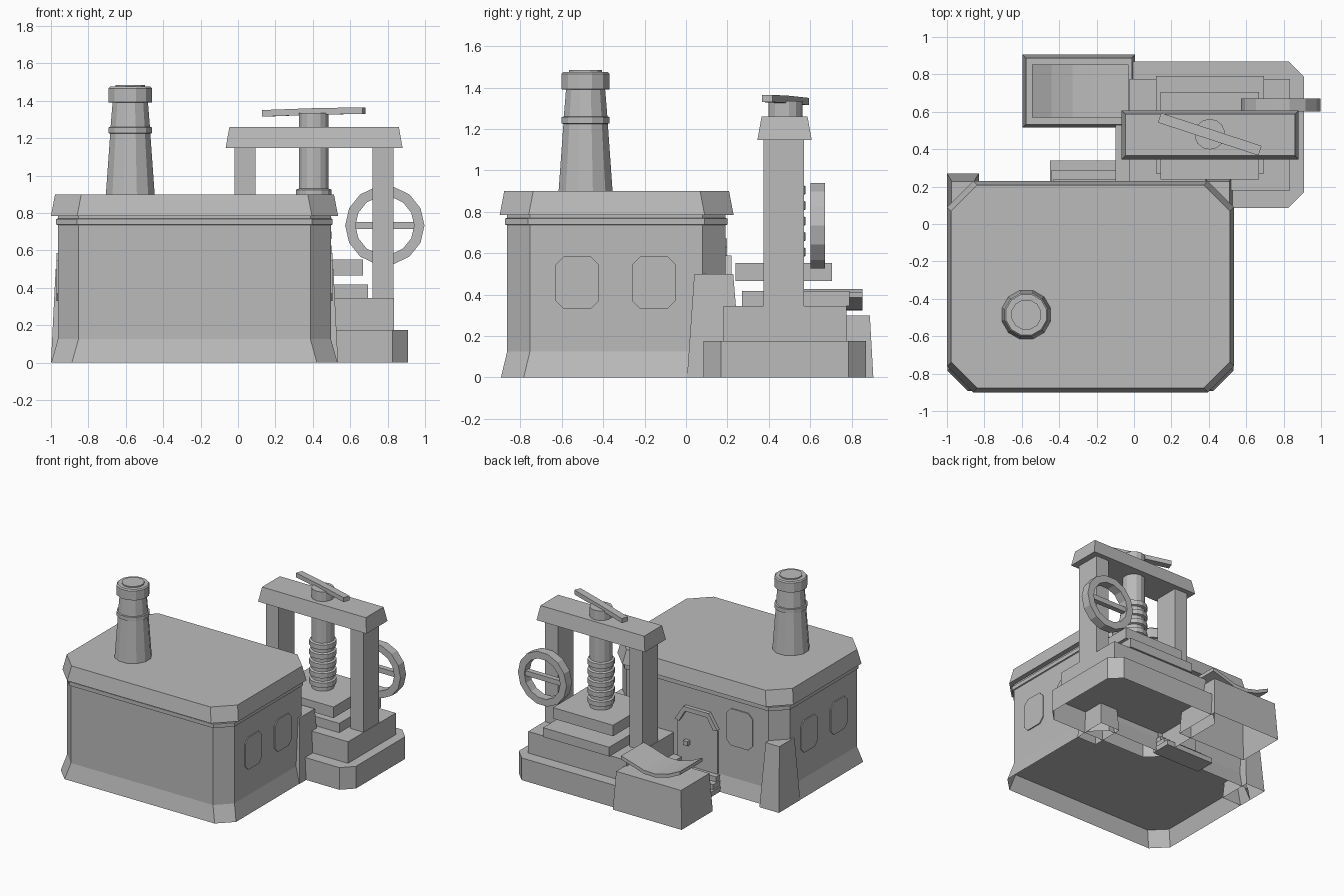
import bpy, bmesh, math
from mathutils import Vector

if "Cube" in bpy.data.objects:
    bpy.data.objects.remove(bpy.data.objects["Cube"])

gray = bpy.data.materials.new("plain_gray")
gray.use_nodes = True
gray.diffuse_color = (0.5, 0.5, 0.5, 1)
gray.node_tree.nodes["Principled BSDF"].inputs["Base Color"].default_value = (0.5, 0.5, 0.5, 1)


def loft(name, rings, bottom=True, top=True, loop=False):
    """Skin matching rings of points; cap the ends or join them in a loop."""
    bm = bmesh.new()
    rows = [[bm.verts.new(p) for p in ring] for ring in rings]
    n = len(rows[0])
    following = rows[1:] + rows[:1] if loop else rows[1:]
    for low, high in zip(rows, following):
        for i in range(n):
            j = (i + 1) % n
            bm.faces.new((low[i], low[j], high[j], high[i]))
    if bottom and not loop:
        bm.faces.new(rows[0][::-1])
    if top and not loop:
        bm.faces.new(rows[-1])
    bmesh.ops.recalc_face_normals(bm, faces=bm.faces)
    mesh = bpy.data.meshes.new(name)
    bm.to_mesh(mesh)
    bm.free()
    mesh.materials.append(gray)
    obj = bpy.data.objects.new(name, mesh)
    bpy.context.collection.objects.link(obj)


def outline(x0, x1, y0, y1, c=0):
    """Rectangle, with cut corners when c is given."""
    if not c:
        return [(x0, y0), (x1, y0), (x1, y1), (x0, y1)]
    return [(x0 + c, y0), (x1 - c, y0), (x1, y0 + c), (x1, y1 - c),
            (x1 - c, y1), (x0 + c, y1), (x0, y1 - c), (x0, y0 + c)]


def block(name, x, y, z, taper=0, c=0, bottom=True):
    """Box that narrows by taper on each side towards the top."""
    rings = []
    for h, t in ((z[0], 0), (z[1], taper)):
        shape = outline(x[0] + t, x[1] - t, y[0] + t, y[1] - t, c)
        rings.append([(px, py, h) for px, py in shape])
    loft(name, rings, bottom)


def turned(name, x, y, profile, sides):
    """Turned upright part from (radius, height) pairs."""
    angles = [math.tau * (i + 0.5) / sides for i in range(sides)]
    loft(name, [[(x + r * math.cos(a), y + r * math.sin(a), z) for a in angles]
                for r, z in profile])


def wall_plate(name, shape, axis, near, far):
    """Flat plate standing on a wall, from a 2D shape of (along, height)."""
    def place(d):
        return [(d, u, v) if axis == "x" else (u, d, v) for u, v in shape]
    loft(name, [place(near), place(far)])


# House walls with ledge, open flared foot and sloped roof slab
CX, CY = -0.233, -0.337


def house_rings(layers):
    return [[(x, y, z) for x, y in outline(CX - a, CX + a, CY - b, CY + b, 0.11)]
            for a, b, z in layers]


loft("house_foot", house_rings([(0.765, 0.557, 0), (0.73, 0.527, 0.125)]), False, False)
loft("house_walls", house_rings([
    (0.73, 0.527, 0.125), (0.73, 0.527, 0.735), (0.739, 0.537, 0.738),
    (0.739, 0.537, 0.768), (0.73, 0.527, 0.77), (0.73, 0.527, 0.79)]))
block("house_roof", (-1, 0.535), (-0.9, 0.23), (0.785, 0.9), 0.022, 0.14)

# Buttresses on the back corners
for side, x0 in (("right", -1), ("left", 0.365)):
    low = outline(x0, x0 + 0.17, 0.005, 0.27)
    high = outline(x0 + 0.025, x0 + 0.145, 0.04, 0.228)
    loft(side + "_buttress", [[(x, y, 0) for x, y in low], [(x, y, 0.5) for x, y in high]], False)

# Windows on both sides and a plaque on the back
for y0 in (-0.63, -0.26):
    shape = outline(y0, y0 + 0.21, 0.33, 0.585, 0.04)
    wall_plate("left_window", shape, "x", 0.496, 0.505)
    wall_plate("right_window", shape, "x", -0.962, -0.971)
wall_plate("back_plaque", outline(-0.72, -0.49, 0.38, 0.67, 0.04), "y", 0.189, 0.198)

# Back door with hood, knob and steps
DX = -0.24
door = [(-0.175, 0.1), (0.175, 0.1), (0.175, 0.46), (0.1, 0.56), (-0.1, 0.56), (-0.175, 0.46)]
wall_plate("door", [(DX + u, v) for u, v in door], "y", 0.189, 0.198)
outer = [(-0.185, 0.475), (-0.11, 0.59), (0.11, 0.59), (0.185, 0.475)]
inner = [(0.15, 0.465), (0.095, 0.555), (-0.095, 0.555), (-0.15, 0.465)]
wall_plate("door_hood", [(DX + u, v) for u, v in outer + inner], "y", 0.189, 0.22)
block("door_knob", (-0.175, -0.135), (0.19, 0.23), (0.29, 0.325))
for i in range(3):
    half = 0.21 - 0.01 * i
    block("door_step", (DX - half, DX + half), (0.18, 0.34 - 0.05 * i),
          (0.04 * i, 0.04 * i + 0.04))

# Chimney
turned("chimney", -0.576, -0.485,
       [(0.135, 0.9), (0.111, 1.225), (0.12, 1.227), (0.12, 1.258), (0.109, 1.26),
        (0.098, 1.39), (0.12, 1.392), (0.12, 1.466), (0.112, 1.475), (0.082, 1.475),
        (0.082, 1.484)], 12)

# Press base, stacked plates and bed
PX, PY = 0.405, 0.48
block("press_base", (-0.1, 0.91), (0.085, 0.87), (0, 0.175), 0, 0.085, False)
block("press_plinth", (-0.025, 0.835), (0.18, 0.775), (0.175, 0.345))
block("press_plate", (0.117, 0.695), (0.27, 0.79), (0.345, 0.418))
block("press_bed_support", (0.31, 0.5), (0.38, 0.565), (0.418, 0.465))
block("press_bed", (0.143, 0.667), (0.238, 0.706), (0.465, 0.552))

# Press frame
for x0 in (-0.018, 0.72):
    block("press_post", (x0, x0 + 0.111), (0.375, 0.57), (0.345, 1.16))
block("press_beam", (-0.066, 0.88), (0.345, 0.607), (1.147, 1.26), 0.02)

# Screw with raised threads and its bent turning bar
profile = [(0.082, 0.55)]
for i in range(5):
    z = 0.605 + 0.075 * i
    profile += [(0.082, z - 0.025), (0.098, z - 0.019), (0.098, z + 0.019), (0.082, z + 0.025)]
turned("press_screw", PX, PY, profile + [(0.082, 1.335)], 14)

along = Vector((0.55, -0.18, 0)).normalized()
across = Vector((-along.y, along.x, 0)) * 0.027
up = Vector((0, 0, 0.035))
bar = []
for d, z in ((-0.283, 1.315), (0, 1.325), (0.283, 1.33)):
    p = Vector((PX, PY, z)) + along * d
    bar.append([p - across, p + across, p + across + up, p - across + up])
loft("turning_bar", bar)

# Hand wheel with one spoke
WX, WZ = 0.785, 0.733
rim = []
for i in range(14):
    a = math.tau * i / 14
    rim.append([(WX + r * math.cos(a), y, WZ + r * math.sin(a))
                for r, y in outline(0.157, 0.212, 0.602, 0.672)])
loft("hand_wheel", rim, loop=True)
block("wheel_spoke", (WX - 0.165, WX + 0.165), (0.62, 0.66), (WZ - 0.02, WZ + 0.02))

# Side box, open below, with a sagging sheet on top
block("side_box", (-0.595, 0.005), (0.516, 0.905), (0, 0.3), 0.017, 0, False)
sheet = [(-0.545, 0.4), (-0.44, 0.35), (-0.33, 0.322), (-0.23, 0.325), (-0.12, 0.36), (-0.03, 0.385)]
loft("sagging_sheet", [[(x, 0.57, z), (x, 0.853, z), (x, 0.853, z + 0.028), (x, 0.57, z + 0.028)]
                       for x, z in sheet])
